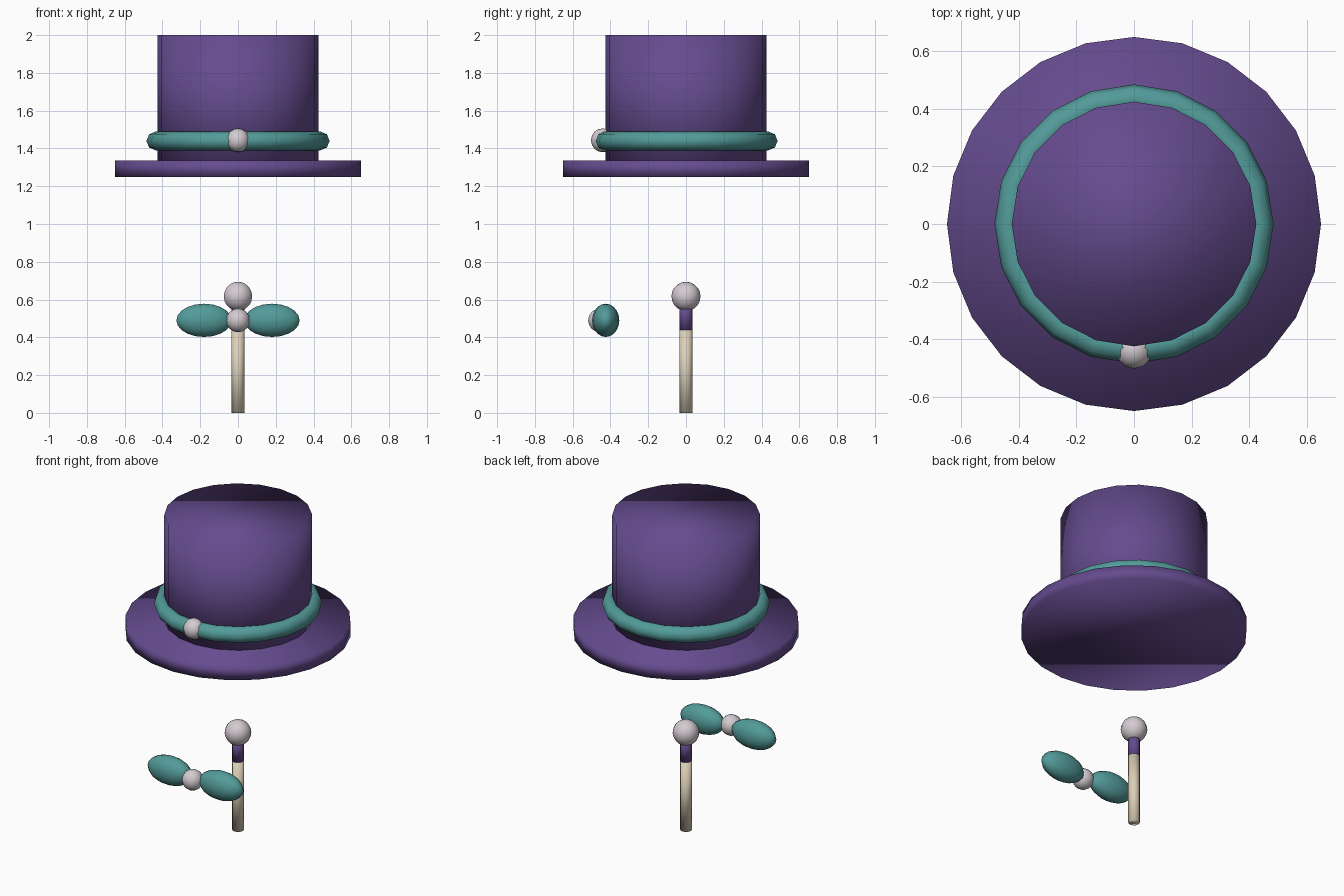
import bpy

if "Cube" in bpy.data.objects:
    bpy.data.objects.remove(bpy.data.objects["Cube"], do_unlink=True)


def material(name, rgb):
    mat = bpy.data.materials.new(name)
    mat.use_nodes = True
    mat.diffuse_color = (*rgb, 1)
    mat.node_tree.nodes["Principled BSDF"].inputs["Base Color"].default_value = (*rgb, 1)
    return mat


purple = material("purple felt", (0.13, 0.07, 0.27))
teal = material("teal ribbon", (0.085, 0.33, 0.32))
silver = material("pale silver", (0.66, 0.60, 0.64))
cream = material("cream wood", (0.72, 0.63, 0.48))


def finish(name, mat):
    obj = bpy.context.object
    obj.name = name
    obj.data.materials.append(mat)
    bpy.ops.object.shade_smooth()
    return obj


def cylinder(name, mat, radius, bottom, top, sides):
    bpy.ops.mesh.primitive_cylinder_add(vertices=sides, radius=radius, depth=top - bottom,
                                        location=(0, 0, (bottom + top) / 2))
    return finish(name, mat)


def ellipsoid(name, mat, centre, size, segments=12, rings=8):
    bpy.ops.mesh.primitive_uv_sphere_add(segments=segments, ring_count=rings,
                                         radius=1, location=centre)
    obj = finish(name, mat)
    obj.scale = size
    return obj


# Hat with its ribbon and front stud
cylinder("hat_brim", purple, 0.65, 1.25, 1.335, 24)
cylinder("hat_crown", purple, 0.425, 1.28, 2.0, 20)
bpy.ops.mesh.primitive_torus_add(major_segments=20, minor_segments=8, major_radius=0.435,
                                 minor_radius=0.05, location=(0, 0, 1.44))
finish("hat_ribbon", teal)
ellipsoid("ribbon_stud", silver, (0, -0.44, 1.443), (0.063,) * 3)

# Bow tie
for side, label in ((1, "left"), (-1, "right")):
    ellipsoid("bow_lobe_" + label, teal, (side * 0.18, -0.425, 0.49), (0.15, 0.072, 0.088), 14, 10)
ellipsoid("bow_knot", silver, (0, -0.455, 0.49), (0.063,) * 3)

# Cane with collar and round knob
cylinder("cane_shaft", cream, 0.034, 0, 0.44, 12)
cylinder("cane_collar", purple, 0.034, 0.44, 0.58, 12)
ellipsoid("cane_knob", silver, (0, 0, 0.617), (0.077,) * 3, 14, 10)
